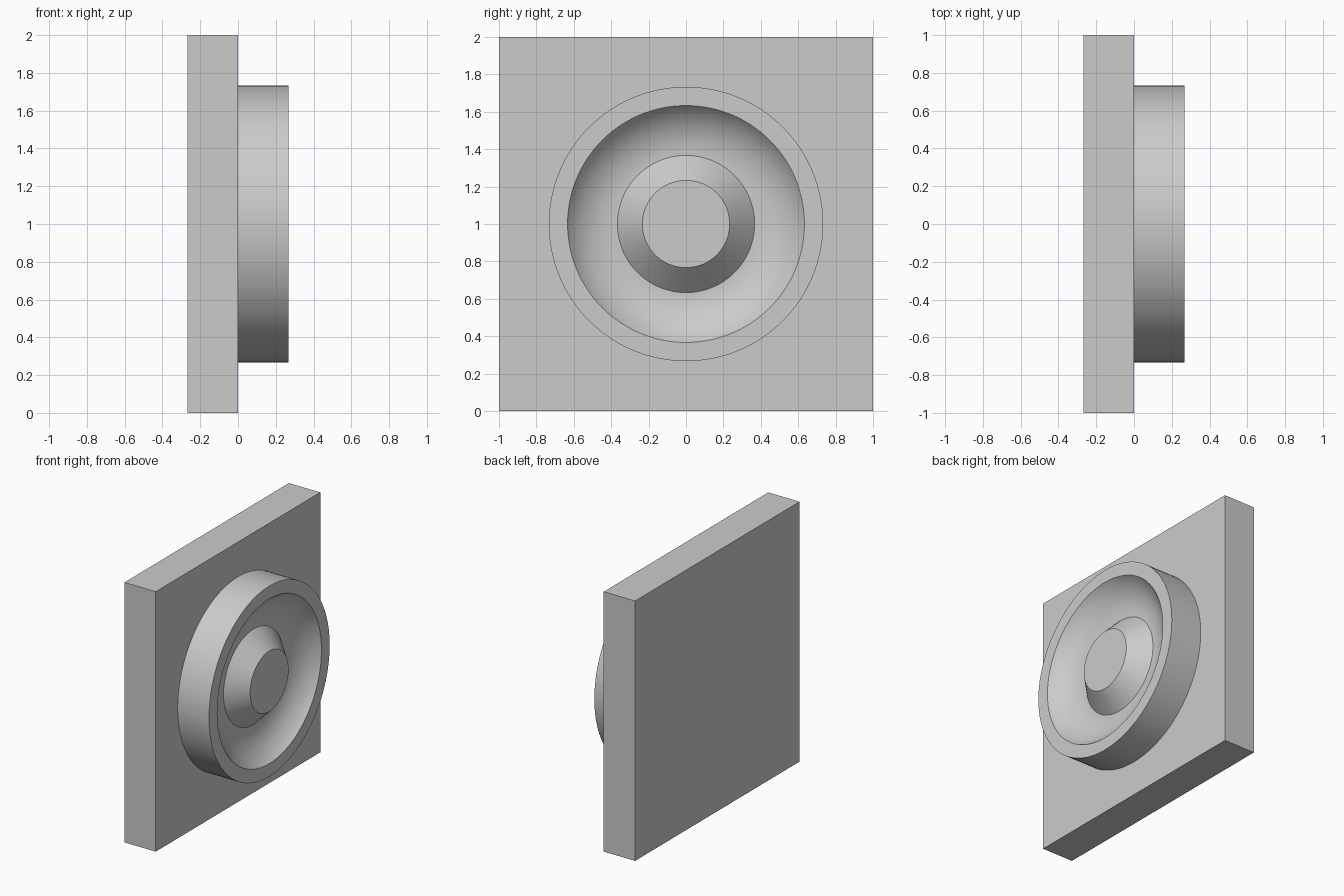
import bpy
import bmesh
from math import sin, cos, asin, pi, radians
from mathutils import Vector

cube = bpy.data.objects.get("Cube")
if cube:
    bpy.data.objects.remove(cube, do_unlink=True)

grey = bpy.data.materials.new("light grey")
grey.use_nodes = True
grey.diffuse_color = (0.6, 0.6, 0.6, 1)
grey.node_tree.nodes["Principled BSDF"].inputs["Base Color"].default_value = (0.6, 0.6, 0.6, 1)

DEPTH = 0.2667   # thickness of the plate and of the round block
FLOOR = DEPTH / 2
RIM_OUT, RIM_IN, BOSS_BASE, BOSS_TOP = 0.7333, 0.6333, 0.3667, 0.2333


def finish(name, bm):
    """Turn a bmesh into a named, coloured object."""
    bmesh.ops.recalc_face_normals(bm, faces=bm.faces)
    mesh = bpy.data.meshes.new(name)
    bm.to_mesh(mesh)
    bm.free()
    mesh.materials.append(grey)
    obj = bpy.data.objects.new(name, mesh)
    bpy.context.collection.objects.link(obj)
    return obj


# Square back plate
bm = bmesh.new()
bmesh.ops.create_cube(bm, size=1)
bmesh.ops.scale(bm, vec=(DEPTH, 2, 2), verts=bm.verts)
bmesh.ops.translate(bm, vec=(-DEPTH / 2, 0, 1), verts=bm.verts)
finish("back_plate", bm)

# Round block: flat boss, cone, hollow arc, flat rim and outer wall as (x, radius)
radius = 0.3333
sweep = asin((RIM_IN - BOSS_BASE) / radius)
arc = [(FLOOR + radius * (1 - cos(sweep * i / 20)),
        BOSS_BASE + radius * sin(sweep * i / 20)) for i in range(20)]
profile = ([(DEPTH, 0), (DEPTH, BOSS_TOP)] + arc
           + [(DEPTH, RIM_IN), (DEPTH, RIM_OUT), (0, RIM_OUT)])

bm = bmesh.new()
verts = [bm.verts.new((x, 0, 1 + r)) for x, r in profile]
edges = [bm.edges.new(pair) for pair in zip(verts, verts[1:])]
bmesh.ops.spin(bm, geom=verts + edges, cent=Vector((0, 0, 1)), axis=Vector((1, 0, 0)),
               angle=2 * pi, steps=128)
bmesh.ops.remove_doubles(bm, verts=bm.verts, dist=0.0005)
block = finish("round_block", bm)

# Make sure the open-backed block faces outward
front = max(block.data.polygons, key=lambda p: p.center.x)
if front.normal.x < 0:
    block.data.flip_normals()

bpy.ops.object.select_all(action="DESELECT")
block.select_set(True)
bpy.context.view_layer.objects.active = block
bpy.ops.object.shade_smooth_by_angle(angle=radians(30))
